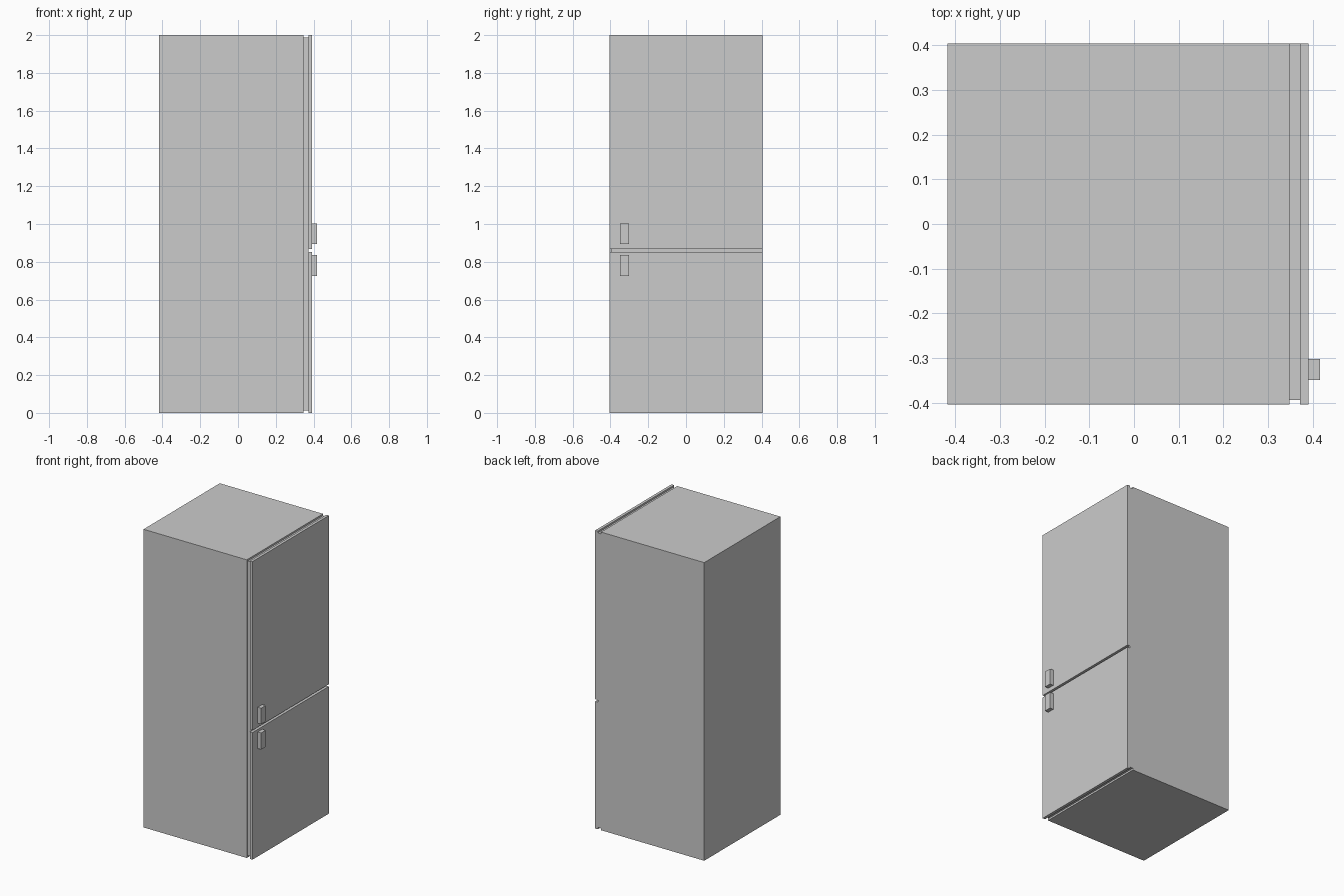
import bpy
import bmesh
from mathutils import Vector

if "Cube" in bpy.data.objects:
    bpy.data.objects.remove(bpy.data.objects["Cube"])


def box(name, lo, hi):
    """Axis-aligned box between two corners."""
    lo, hi = Vector(lo), Vector(hi)
    bm = bmesh.new()
    bmesh.ops.create_cube(bm, size=1)
    for v in bm.verts:
        v.co = (lo + hi) / 2 + v.co * (hi - lo)
    mesh = bpy.data.meshes.new(name)
    bm.to_mesh(mesh)
    bm.free()
    obj = bpy.data.objects.new(name, mesh)
    bpy.context.collection.objects.link(obj)
    return obj


HALF_Y = 0.404
BACK, CABINET_FRONT, SEAL_FRONT, DOOR_FRONT, GRIP_FRONT = -0.418, 0.348, 0.372, 0.391, 0.417

# Cabinet
box("cabinet", (BACK, -HALF_Y, 0), (CABINET_FRONT, HALF_Y, 2))

# Recessed seal strip between cabinet and doors, flush on the hinge side
box("door_seal", (CABINET_FRONT, -HALF_Y + 0.01, 0.012), (SEAL_FRONT, HALF_Y, 1.988))

# Doors, each with a small block handle near the gap
for side, door_z, grip_z in (("lower", (0, 0.853), (0.725, 0.836)),
                             ("upper", (0.868, 2), (0.895, 1.002))):
    box(side + "_door", (SEAL_FRONT, -HALF_Y, door_z[0]), (DOOR_FRONT, HALF_Y, door_z[1]))
    box(side + "_handle", (DOOR_FRONT, -0.35, grip_z[0]), (GRIP_FRONT, -0.302, grip_z[1]))
